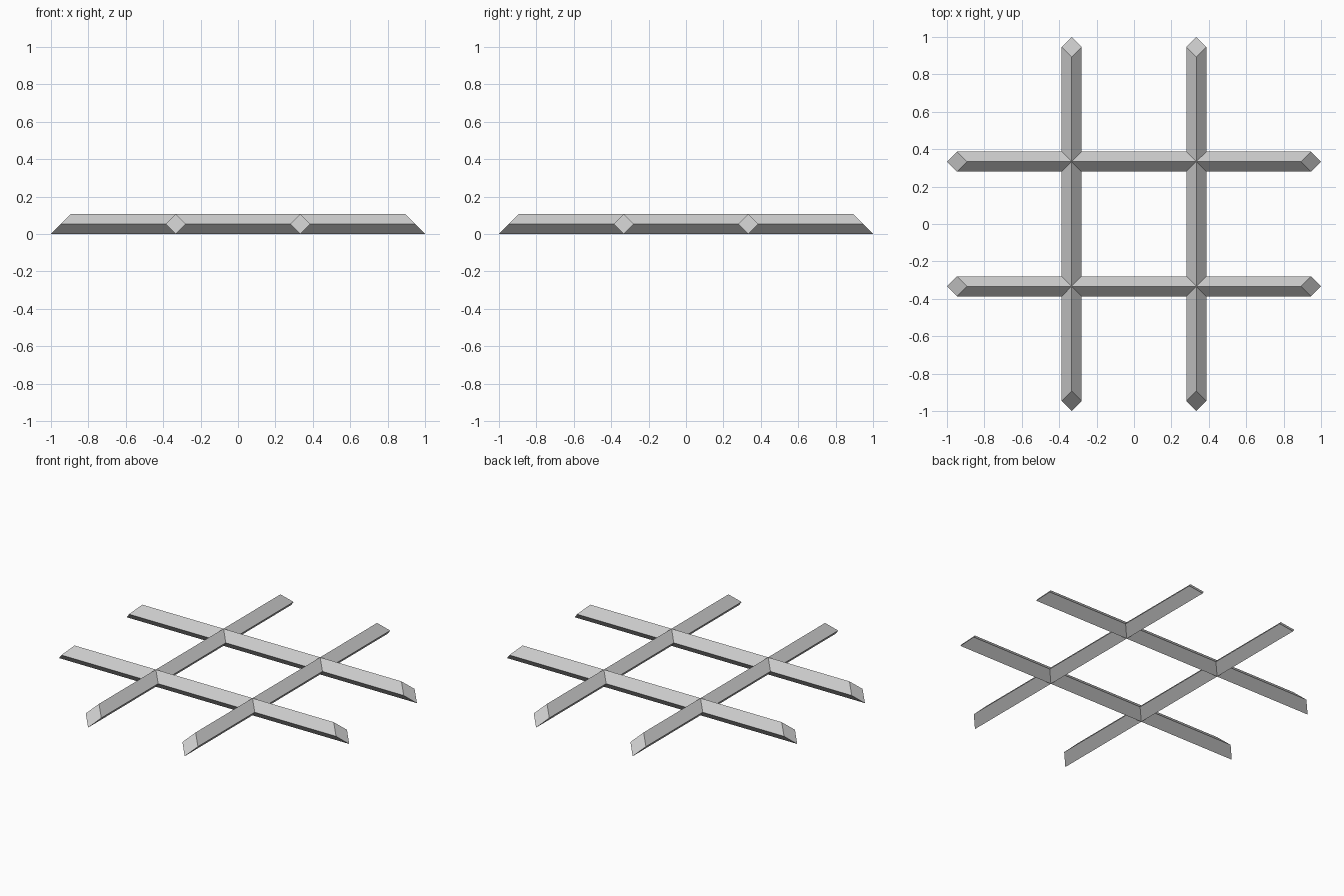
import bpy
import bmesh
import math

cube = bpy.data.objects.get("Cube")
if cube:
    bpy.data.objects.remove(cube, do_unlink=True)

R = 0.0535          # half the diagonal of the square bar
LENGTH = 1.0        # half length along the bottom edge
OFFSET = 0.333      # distance of each bar from the centre

grey = bpy.data.materials.new("plain grey")
grey.use_nodes = True
COLOUR = (0.6, 0.6, 0.6, 1)
grey.diffuse_color = COLOUR
grey.node_tree.nodes["Principled BSDF"].inputs["Base Color"].default_value = COLOUR


def bar_pair(name, angle):
    """Two parallel bars on edge, with ends sloping inwards at 45 degrees."""
    bm = bmesh.new()
    for side in (-OFFSET, OFFSET):
        rings = []
        for end in (-1, 1):
            ring = []
            for dy, z in ((0, 0), (R, R), (0, 2 * R), (-R, R)):
                ring.append(bm.verts.new((end * (LENGTH - z), side + dy, z)))
            rings.append(ring)
            bm.faces.new(ring)
        a, b = rings
        for i in range(4):
            j = (i + 1) % 4
            bm.faces.new((a[i], a[j], b[j], b[i]))
    bmesh.ops.recalc_face_normals(bm, faces=bm.faces)
    mesh = bpy.data.meshes.new(name)
    bm.to_mesh(mesh)
    bm.free()
    mesh.materials.append(grey)
    obj = bpy.data.objects.new(name, mesh)
    bpy.context.collection.objects.link(obj)
    obj.rotation_euler.z = angle
    return obj


# Cross the two pairs and merge them into one clean lattice
lattice = bar_pair("crossed_bars", 0)
cross = bar_pair("cross_pair", math.pi / 2)
cross.hide_render = True
union = lattice.modifiers.new("join", "BOOLEAN")
union.operation = "UNION"
union.solver = "EXACT"
union.object = cross
bpy.context.view_layer.objects.active = lattice
bpy.ops.object.modifier_apply(modifier=union.name)
bpy.data.objects.remove(cross, do_unlink=True)
